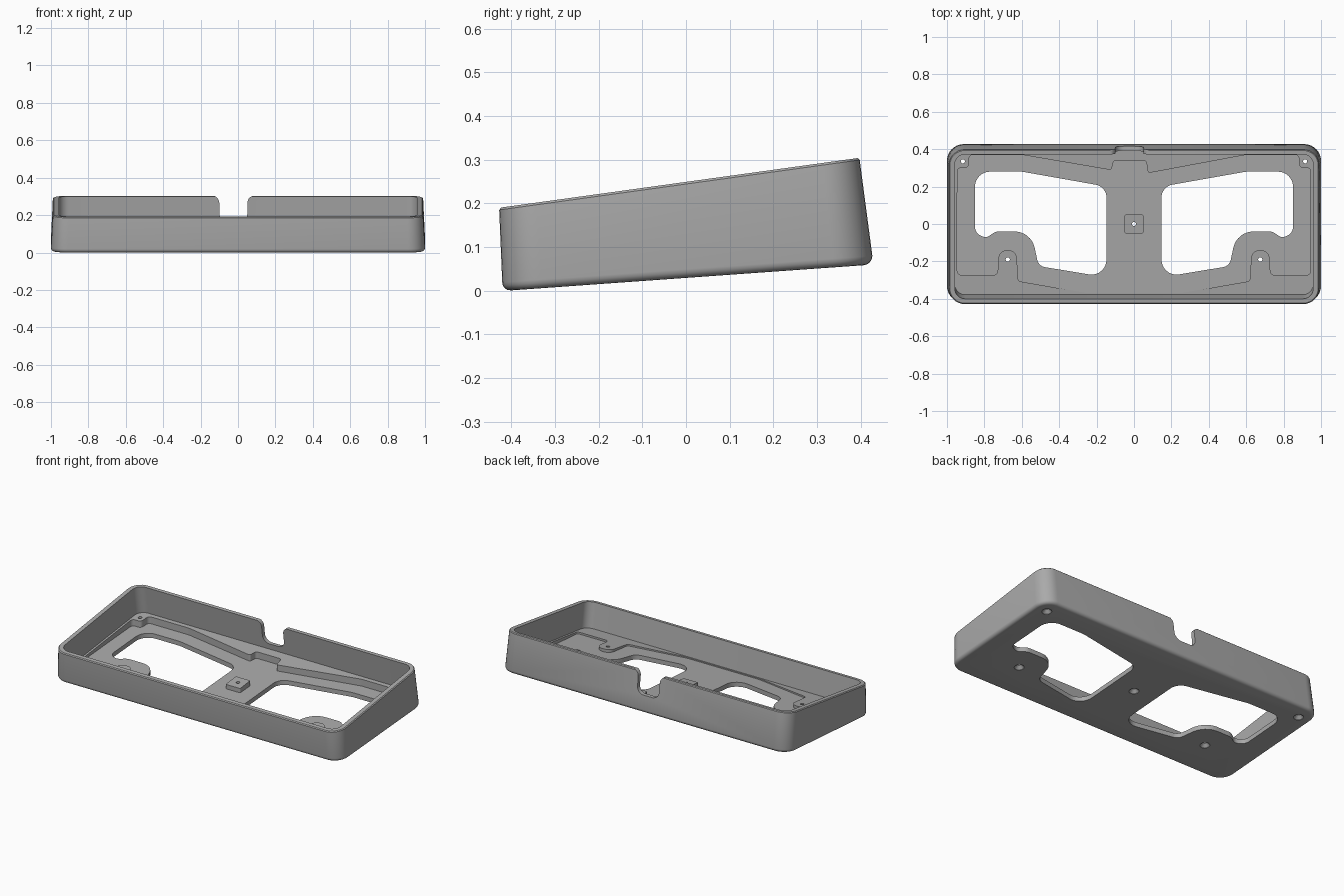
import bpy, bmesh, math
from mathutils import Vector

cube = bpy.data.objects.get("Cube")
if cube:
    bpy.data.objects.remove(cube, do_unlink=True)

grey = bpy.data.materials.new("plain grey")
grey.use_nodes = True
colour = (0.4, 0.4, 0.4, 1)
grey.diffuse_color = colour
grey.node_tree.nodes["Principled BSDF"].inputs["Base Color"].default_value = colour

# Sloped planes, each as height at y = 0 and rise per unit of y
UNDERSIDE, RIM = (0.029, 0.0714), (0.249, 0.1386)
POCKET, LEDGE = (0.057, 0.0714), (0.082, 0.12)
ABOVE, BELOW = (0.6, 0), (-0.2, 0)
LEAN = 0.139


def rounded(corners, steps=8):
    """Outline of a polygon whose (x, y, radius) corners are filleted."""
    out = []
    for i, (x, y, r) in enumerate(corners):
        p = Vector((x, y))
        a = (Vector(corners[i - 1][:2]) - p).normalized()
        b = (Vector(corners[(i + 1) % len(corners)][:2]) - p).normalized()
        if r == 0:
            out.append(p)
            continue
        half = a.angle(b) / 2
        centre = p + (a + b).normalized() * r / math.sin(half)
        start = p + a * r / math.tan(half) - centre
        end = p + b * r / math.tan(half) - centre
        sweep = start.angle_signed(end)
        for k in range(steps + 1):
            t = -sweep * k / steps
            c, s = math.cos(t), math.sin(t)
            out.append(centre + Vector((start.x * c - start.y * s,
                                        start.x * s + start.y * c)))
    return out


def rect(hx, front, back, r):
    return rounded([(-hx, front, r), (hx, front, r), (hx, back, r), (-hx, back, r)])


def circle(x, y, r, n=24):
    return [Vector((x + r * math.cos(math.tau * k / n), y + r * math.sin(math.tau * k / n)))
            for k in range(n)]


def on_plane(outline, plane, lift=0.0, lean=0.0):
    """Places an outline on a sloped plane, sheared backwards by lean."""
    ring = []
    for p in outline:
        z = (plane[0] + lift + plane[1] * p.y) / (1 + plane[1] * lean)
        ring.append((p.x, p.y - lean * z, z))
    return ring


def loft(name, rings):
    bm = bmesh.new()
    loops = [[bm.verts.new(v) for v in ring] for ring in rings]
    n = len(loops[0])
    for lo, hi in zip(loops, loops[1:]):
        for i in range(n):
            j = (i + 1) % n
            bm.faces.new((lo[i], lo[j], hi[j], hi[i]))
    bm.faces.new(loops[0][::-1])
    bm.faces.new(loops[-1])
    bmesh.ops.recalc_face_normals(bm, faces=bm.faces)
    mesh = bpy.data.meshes.new(name)
    bm.to_mesh(mesh)
    bm.free()
    mesh.materials.append(grey)
    ob = bpy.data.objects.new(name, mesh)
    bpy.context.collection.objects.link(ob)
    return ob


def combine(target, tool, operation="DIFFERENCE"):
    tool.hide_render = True
    mod = target.modifiers.new(tool.name, "BOOLEAN")
    mod.operation, mod.object, mod.solver = operation, tool, "EXACT"
    bpy.context.view_layer.objects.active = target
    bpy.ops.object.modifier_apply(modifier=mod.name)
    bpy.data.objects.remove(tool, do_unlink=True)


def mirrored(points):
    return [(-x, y, r) for x, y, r in reversed(points)]


# Outer shell: drafted walls, rounded lower edge, softened rim
rings = []
for k in range(5):
    a = math.radians(90 * k / 4)
    inset, lift = 0.02 * (1 - math.sin(a)), 0.02 * (1 - math.cos(a))
    rings.append(on_plane(rect(1 - inset, -0.421 + inset, 0.427 - inset, 0.09 - inset),
                          UNDERSIDE, lift))
rings.append(on_plane(rect(0.99, -0.428, 0.398, 0.085), RIM, -0.005))
rings.append(on_plane(rect(0.985, -0.423, 0.393, 0.08), RIM))
case = loft("case", rings)

# Main cavity down to the sloping ledge
cavity = rect(0.958, -0.373, 0.414, 0.055)
combine(case, loft("cavity_cutter", [on_plane(cavity, LEDGE, 0, LEAN),
                                     on_plane(cavity, ABOVE, 0, LEAN)]))

# Sunken floor, leaving the ledge, corner mounts and front tongues standing
left_side = [(-0.25, -0.37, 0.1), (-0.62, -0.305, 0.02), (-0.628, -0.14, 0.045),
             (-0.722, -0.14, 0.045), (-0.73, -0.272, 0.02), (-0.945, -0.272, 0.02),
             (-0.945, 0.3, 0.02), (-0.885, 0.3, 0.02), (-0.88, 0.37, 0.02),
             (-0.6, 0.37, 0.1)]
right_side = mirrored(left_side)
connector_bay = [(0.075, 0.272, 0.012), (0.065, 0.338, 0.015),
                 (-0.11, 0.338, 0.015), (-0.12, 0.288, 0.012)]
floor = rounded(left_side + connector_bay[::-1] + right_side)
combine(case, loft("floor_cutter", [on_plane(floor, POCKET), on_plane(floor, LEDGE, 0.01)]))

# Centre mounting block
block = rounded([(-0.05, -0.05, 0.006), (0.05, -0.05, 0.006),
                 (0.05, 0.05, 0.006), (-0.05, 0.05, 0.006)])
combine(case, loft("centre_block", [on_plane(block, POCKET, -0.01),
                                    on_plane(block, LEDGE, 0.005)]), "UNION")

# Two large floor openings
opening = [(-0.85, 0.28, 0.08), (-0.6, 0.28, 0.12), (-0.147, 0.2, 0.07),
           (-0.147, -0.285, 0.08), (-0.51, -0.225, 0.05), (-0.55, -0.04, 0.11),
           (-0.74, -0.04, 0.06), (-0.79, -0.075, 0.04), (-0.85, -0.05, 0.05)]
for side in (opening, mirrored(opening)):
    outline = rounded(side)
    combine(case, loft("opening_cutter", [on_plane(outline, BELOW), on_plane(outline, ABOVE)]))

# Screw holes, countersunk from underneath
for x, y in [(0, 0), (-0.675, -0.19), (0.675, -0.19), (-0.915, 0.335), (0.915, 0.335)]:
    wide, narrow = circle(x, y, 0.028), circle(x, y, 0.011)
    combine(case, loft("screw_cutter", [on_plane(wide, UNDERSIDE, -0.02),
                                        on_plane(wide, UNDERSIDE, 0.002),
                                        on_plane(narrow, UNDERSIDE, 0.02),
                                        on_plane(narrow, LEDGE, 0.03)]))

# Cable notch in the back wall
notch = rounded([(-0.2, 0.4, 0), (-0.2, 0.3045, 0), (-0.1, 0.3045, 0.04),
                 (-0.1, 0.165, 0.045), (0.05, 0.165, 0.045), (0.05, 0.3045, 0.04),
                 (0.15, 0.3045, 0), (0.15, 0.4, 0)])
combine(case, loft("notch_cutter", [[(p.x, y, p.y) for p in notch] for y in (0.33, 0.5)]))

# Smooth curved walls, keep edges crisp
bpy.ops.object.select_all(action="DESELECT")
case.select_set(True)
bpy.context.view_layer.objects.active = case
bpy.ops.object.shade_smooth_by_angle(angle=math.radians(30))
